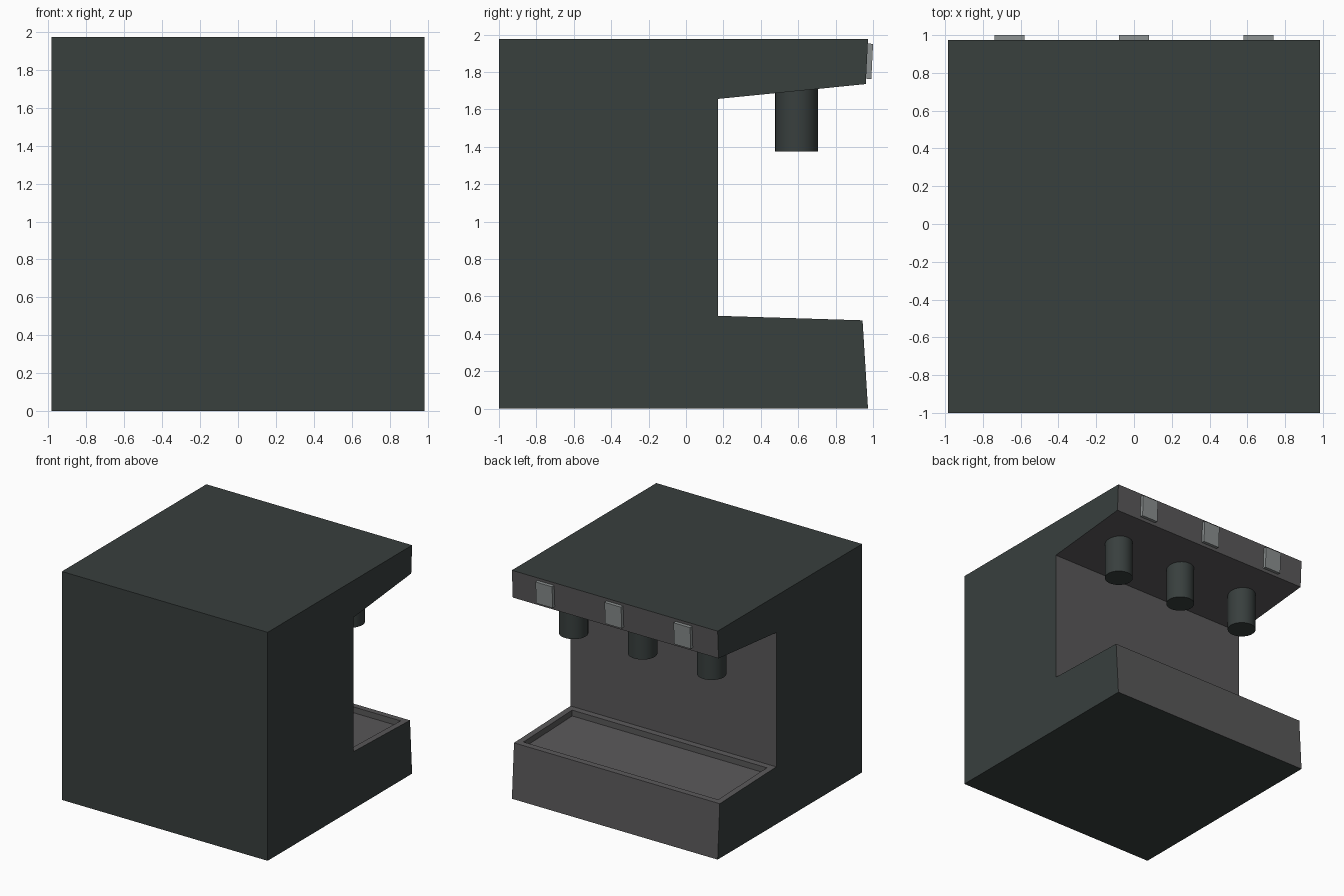
import bpy, bmesh, math
from mathutils import Matrix, Vector

if "Cube" in bpy.data.objects:
    bpy.data.objects.remove(bpy.data.objects["Cube"])


def material(name, rgb):
    m = bpy.data.materials.new(name)
    m.diffuse_color = (*rgb, 1)
    m.use_nodes = True
    m.node_tree.nodes["Principled BSDF"].inputs["Base Color"].default_value = m.diffuse_color
    return m


casing = material("dark green grey casing", (0.040, 0.050, 0.048))
panel = material("mid grey panel", (0.100, 0.097, 0.100))
button_grey = material("light grey button", (0.255, 0.275, 0.275))


def finish(bm, name, *mats):
    bmesh.ops.recalc_face_normals(bm, faces=bm.faces[:])
    mesh = bpy.data.meshes.new(name)
    bm.to_mesh(mesh)
    bm.free()
    ob = bpy.data.objects.new(name, mesh)
    bpy.context.collection.objects.link(ob)
    for m in mats:
        mesh.materials.append(m)
    return ob


# Casing: C-shaped side profile (y, z) extruded across the width
W = 0.984
profile = [(-1, 0), (0.973, 0), (0.944, 0.472), (0.172, 0.496),
           (0.172, 1.656), (0.961, 1.735), (0.973, 1.975), (-1, 1.975)]
bm = bmesh.new()
left = [bm.verts.new((-W, y, z)) for y, z in profile]
right = [bm.verts.new((W, y, z)) for y, z in profile]
bm.faces.new(left)
bm.faces.new(right[::-1])
n = len(profile)
shelf = None
for i in range(n):
    j = (i + 1) % n
    f = bm.faces.new((left[i], left[j], right[j], right[i]))
    if 1 <= i <= 5:              # serving side is grey
        f.material_index = 1
    if i == 2:
        shelf = f
bmesh.ops.recalc_face_normals(bm, faces=bm.faces[:])

# Sunken drip tray in the shelf
bmesh.ops.inset_region(bm, faces=[shelf], thickness=0.075)
inner = bmesh.ops.inset_region(bm, faces=[shelf], thickness=0.001)
bmesh.ops.translate(bm, verts=shelf.verts[:], vec=(0, 0, -0.05))
for f in bm.faces:
    c = f.calc_center_median()
    if 0.3 < c.z < 0.55 and c.y > 0.18 and abs(c.x) < W - 0.001:
        f.material_index = 1
finish(bm, "casing", casing, panel)

tilt = math.atan2(0.012, 0.24)
for side, x in (("left", -0.66), ("middle", 0), ("right", 0.66)):
    # Dispensing nozzle
    bm = bmesh.new()
    bmesh.ops.create_cone(bm, cap_ends=True, segments=32, radius1=0.115,
                          radius2=0.115, depth=0.345,
                          matrix=Matrix.Translation((x, 0.592, 1.5465)))
    ob = finish(bm, side + "_nozzle", casing)
    bpy.context.view_layer.objects.active = ob
    ob.select_set(True)
    bpy.ops.object.shade_smooth_by_angle(angle=math.radians(40))
    ob.select_set(False)

    # Push button on the sloped fascia
    bm = bmesh.new()
    m = (Matrix.Translation((x, 0.981, 1.857)) @ Matrix.Rotation(-tilt, 4, 'X')
         @ Matrix.Diagonal((0.158, 0.029, 0.188, 1)))
    bmesh.ops.create_cube(bm, size=1, matrix=m)
    finish(bm, side + "_button", button_grey)
